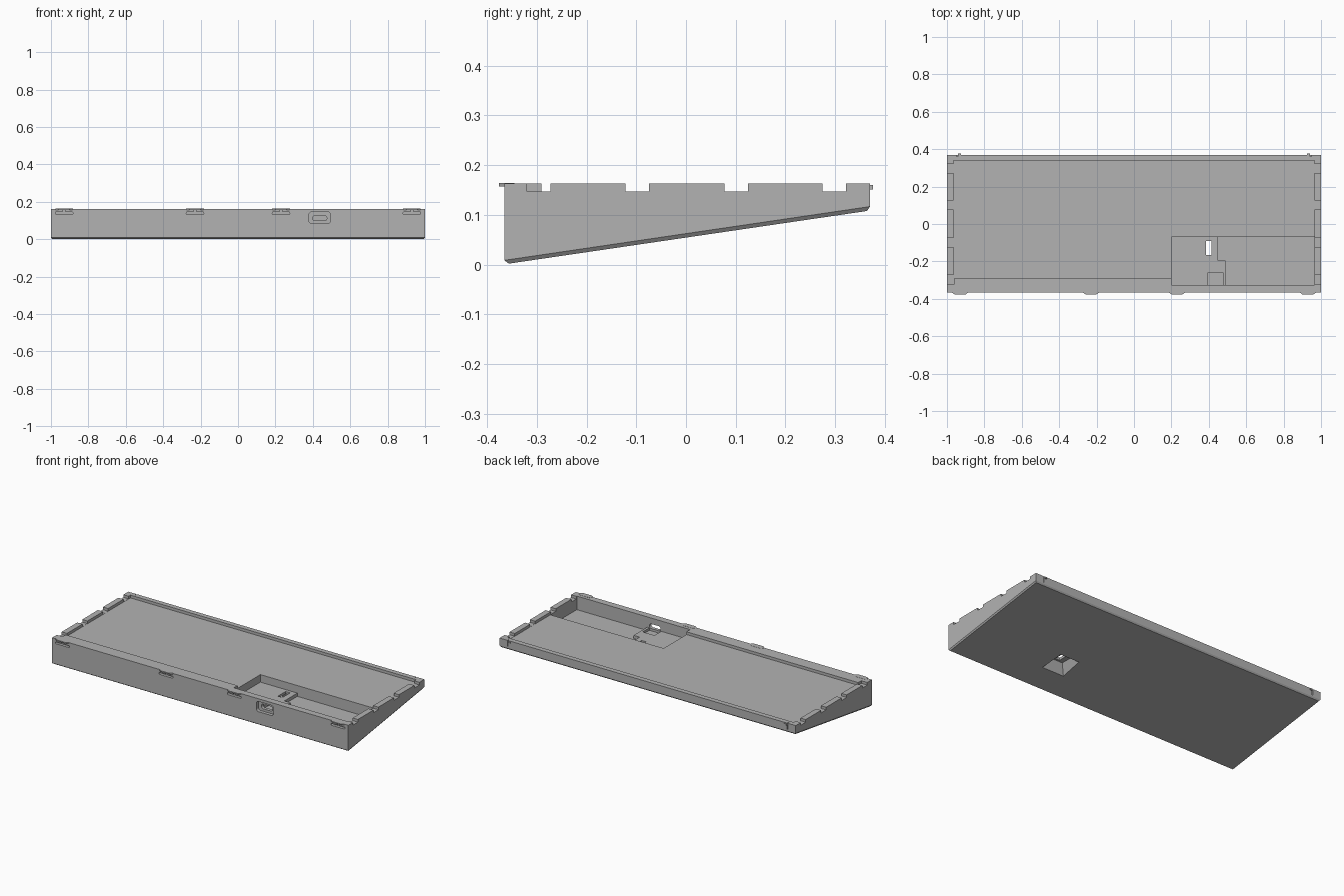
import bpy
import bmesh
import math
from mathutils import Vector

cube = bpy.data.objects.get("Cube")
if cube:
    bpy.data.objects.remove(cube, do_unlink=True)

grey = bpy.data.materials.new("matte grey")
grey.use_nodes = True
colour = (0.45, 0.45, 0.45, 1)
grey.diffuse_color = colour
grey.node_tree.nodes["Principled BSDF"].inputs["Base Color"].default_value = colour

TOP = 0.163      # rim height
FLOOR = 0.146    # main tray floor
ABOVE = 0.3      # cutters reach above the rim


def hull(name, points):
    """Convex solid around a set of corner points."""
    bm = bmesh.new()
    for p in points:
        bm.verts.new(p)
    bmesh.ops.convex_hull(bm, input=bm.verts)
    bmesh.ops.dissolve_limit(bm, angle_limit=0.01, verts=bm.verts, edges=bm.edges)
    bmesh.ops.recalc_face_normals(bm, faces=bm.faces)
    mesh = bpy.data.meshes.new(name)
    bm.to_mesh(mesh)
    bm.free()
    mesh.materials.append(grey)
    obj = bpy.data.objects.new(name, mesh)
    bpy.context.scene.collection.objects.link(obj)
    return obj


def box(name, xs, ys, zs):
    return hull(name, [(x, y, z) for x in xs for y in ys for z in zs])


def rounded_slot(name, x, z, half_w, half_h, radius, ys, steps=6):
    """Rounded rectangle in the front plane, extruded along y."""
    points = []
    for sx in (-1, 1):
        for sz in (-1, 1):
            for i in range(steps + 1):
                a = i / steps * math.pi / 2
                px = x + sx * (half_w - radius + radius * math.cos(a))
                pz = z + sz * (half_h - radius + radius * math.sin(a))
                points += [(px, y, pz) for y in ys]
    return hull(name, points)


def underside(y):
    """Height of the sloping underside."""
    return 0.002 + (y + 0.355) * 0.147


# Wedge body with a chamfered lower edge
corners = []
for x in (-1, 1):
    for y in (-0.365, 0.37):
        corners += [(x, y, TOP), (x, y, underside(y) + 0.008)]
    for y in (-0.356, 0.364):
        corners.append((x * 0.994, y, underside(y)))
tray = hull("keyboard_tray", corners)

cutters = [
    # main tray recess, its front lip ending at the pocket
    box("tray_cut", (-0.965, 0.965), (-0.29, 0.34), (FLOOR, ABOVE)),
    # deep electronics pocket, with a raised shelf left standing
    box("pocket_cut", (0.2, 0.965), (-0.325, -0.07), (0.1, ABOVE)),
    box("pocket_deep_cut", (0.49, 0.965), (-0.325, -0.07), (0.08, ABOVE)),
    box("pocket_corner_cut", (0.45, 0.7), (-0.195, -0.07), (0.08, ABOVE)),
    box("connector_seat_cut", (0.395, 0.475), (-0.325, -0.26), (0.085, ABOVE)),
    # button hole and the tapered recess below it
    box("button_hole_cut", (0.385, 0.415), (-0.165, -0.09), (0.02, ABOVE)),
    hull("underside_recess_cut", [
        (0.4 + sx * w, -0.128 + sy * d, z)
        for w, d, z in ((0.085, 0.085, 0.0), (0.045, 0.05, 0.085))
        for sx in (-1, 1) for sy in (-1, 1)]),
    # cable port
    rounded_slot("port_recess_cut", 0.437, 0.115, 0.058, 0.031, 0.016, (-0.5, -0.345)),
    rounded_slot("port_hole_cut", 0.437, 0.113, 0.038, 0.014, 0.013, (-0.5, -0.3)),
]

# Notches along both side rims
for side in (-1, 1):
    for y in (-0.32, -0.122, 0.077, 0.274):
        cutters.append(box("side_notch_cut", (side * 0.96, side * 1.1),
                           (y, y + 0.048), (FLOOR + 0.001, ABOVE)))

# Slots under the front clips and slits beside the rear catches
CLIPS = (-0.93, -0.23, 0.23, 0.93)
for x in CLIPS:
    cutters.append(rounded_slot("clip_slot_cut", x, 0.139, 0.047, 0.006, 0.005,
                                (-0.5, -0.348)))
    cutters.append(box("clip_stem_cut", (x - 0.007, x + 0.007),
                       (-0.5, -0.352), (0.14, 0.157)))
for side in (-1, 1):
    cutters.append(box("rear_slit_cut", (side * 0.942, side * 0.948),
                       (0.36, 0.5), (0.125, ABOVE)))

for cutter in cutters:
    cutter.hide_render = True
    mod = tray.modifiers.new(cutter.name, 'BOOLEAN')
    mod.operation = 'DIFFERENCE'
    mod.solver = 'EXACT'
    mod.object = cutter

# Bake the cuts and drop the cutters
graph = bpy.context.evaluated_depsgraph_get()
baked = bpy.data.meshes.new_from_object(tray.evaluated_get(graph))
tray.modifiers.clear()
tray.data = baked
for cutter in cutters:
    bpy.data.objects.remove(cutter, do_unlink=True)

# Front clips: flat tabs narrowing outwards
for i, x in enumerate(CLIPS):
    hull("front_clip_%d" % (i + 1), [
        (x + s * w, y, z)
        for w, y in ((0.035, -0.345), (0.047, -0.364), (0.03, -0.376))
        for s in (-1, 1) for z in (0.157, TOP + 0.001)])

# Rear catches
for side, name in ((-1, "right"), (1, "left")):
    box("rear_catch_" + name, (side * 0.926, side * 0.94),
        (0.36, 0.376), (0.151, 0.16))
